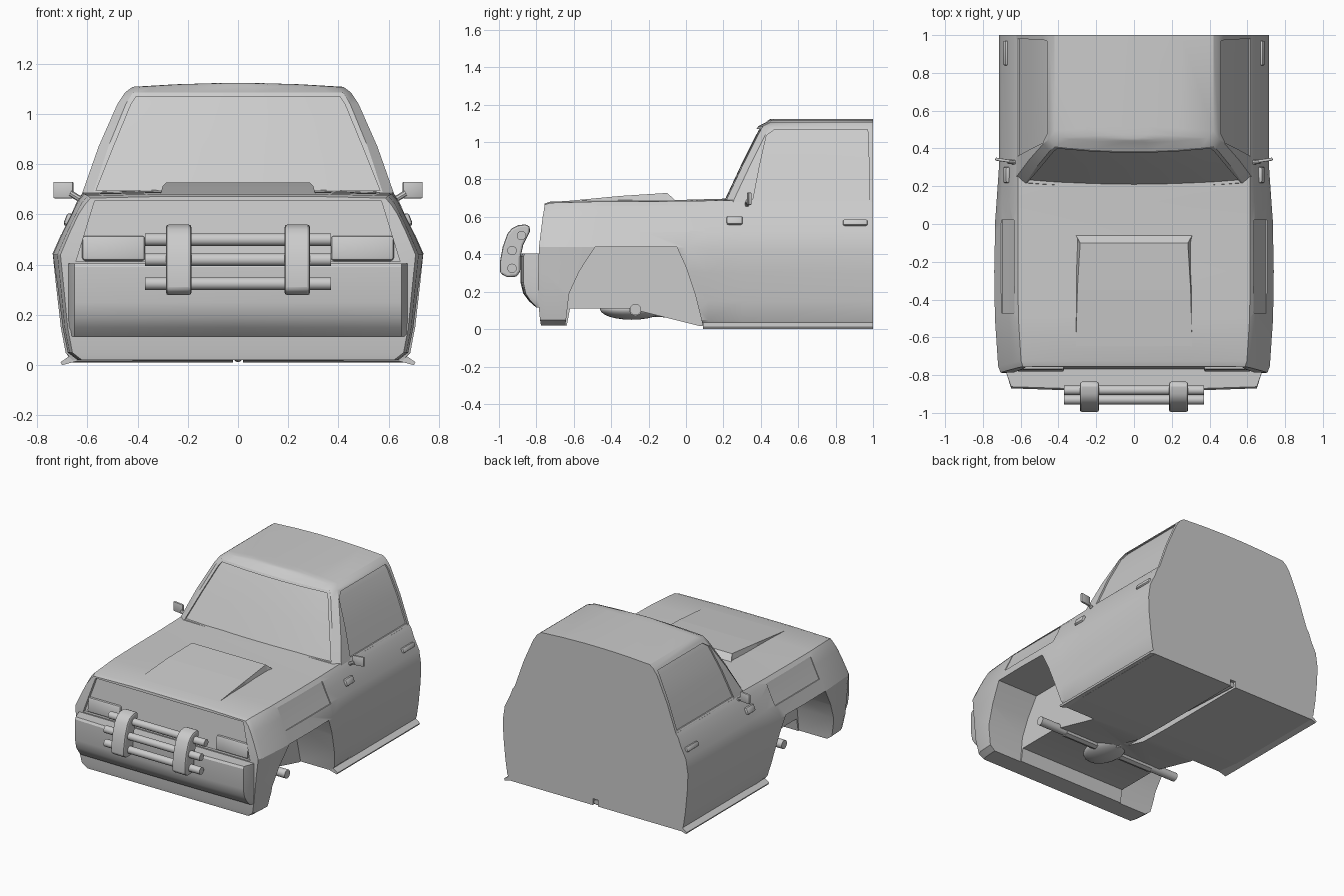
import bpy, bmesh, math
from mathutils import Vector

if "Cube" in bpy.data.objects:
    bpy.data.objects.remove(bpy.data.objects["Cube"])


def loft(name, rings, ngon=False, smooth=True):
    """Skin closed rings; cap ends with an ngon or with strips between opposite points."""
    bm = bmesh.new()
    vs = [[bm.verts.new(p) for p in r] for r in rings]
    n = len(vs[0])
    for a, b in zip(vs, vs[1:]):
        for i in range(n):
            j = (i + 1) % n
            bm.faces.new((a[i], a[j], b[j], b[i]))
    for r in (vs[0], vs[-1]):
        if ngon:
            bm.faces.new(r)
        else:
            for i in range(n // 2 - 1):
                bm.faces.new((r[i], r[i + 1], r[n - 2 - i], r[n - 1 - i]))
    bmesh.ops.recalc_face_normals(bm, faces=bm.faces)
    me = bpy.data.meshes.new(name)
    bm.to_mesh(me)
    bm.free()
    ob = bpy.data.objects.new(name, me)
    bpy.context.collection.objects.link(ob)
    if smooth:
        shade(ob)
    return ob


def activate(ob):
    bpy.ops.object.select_all(action='DESELECT')
    ob.select_set(True)
    bpy.context.view_layer.objects.active = ob


def shade(ob, angle=28):
    activate(ob)
    bpy.ops.object.shade_smooth_by_angle(angle=math.radians(angle))


def cut(ob, cutter):
    activate(ob)
    m = ob.modifiers.new("cut", 'BOOLEAN')
    m.operation, m.solver, m.object = 'DIFFERENCE', 'EXACT', cutter
    bpy.ops.object.modifier_apply(modifier=m.name)
    bpy.data.objects.remove(cutter)


def bevel(ob, w, seg=2):
    activate(ob)
    m = ob.modifiers.new("bevel", 'BEVEL')
    m.width, m.segments = w, seg
    bpy.ops.object.modifier_apply(modifier=m.name)
    shade(ob, 40)
    return ob


def sym(half):
    return half + [(-p[0], p[1], p[2]) for p in reversed(half)]


def prism(name, prof, x0, x1):
    return loft(name, [[(x, y, z) for y, z in prof] for x in (x0, x1)], ngon=True)


def box(name, c, d, rot=(0, 0, 0), w=0.006):
    bpy.ops.mesh.primitive_cube_add(size=1, location=c, rotation=rot)
    ob = bpy.context.object
    ob.name, ob.scale = name, d
    bpy.ops.object.transform_apply(location=False, rotation=False)
    return bevel(ob, w)


def rod(name, a, b, r, sides=16):
    a, b = Vector(a), Vector(b)
    bpy.ops.mesh.primitive_cylinder_add(vertices=sides, radius=r, depth=(b - a).length, location=(a + b) / 2)
    ob = bpy.context.object
    ob.name = name
    ob.rotation_euler = (b - a).to_track_quat('Z', 'Y').to_euler()
    shade(ob, 40)


def interp(t, table):
    for (a, u), (b, v) in zip(table, table[1:]):
        if t <= b:
            return u + (v - u) * max(0, (t - a) / (b - a))
    return table[-1][1]


# lower body: fender section blending into cab section
FENDER = [(.65, .02), (.69, .05), (.71, .15), (.725, .3), (.74, .44), (.70, .53), (.665, .6), (.64, .655), (.615, .683), (.3, .69)]
CAB = [(.66, .01), (.68, .05), (.695, .15), (.71, .3), (.715, .42), (.70, .52), (.66, .6), (.64, .655), (.615, .69), (.3, .70)]
NOSE = [(.02, -.02), (.1, -.035), (.41, -.035), (.69, 0)]
rings = []
for y, t, s, drop, nose in [(-.755, 0, .955, .018, 1), (-.725, 0, .972, .008, .9), (-.5, 0, .995, .002, 0), (-.25, 0, 1, 0, 0),
                            (0, .15, 1, 0, 0), (.12, .5, 1, 0, 0), (.3, 1, 1, 0, 0), (1, 1, 1, 0, 0)]:
    half = []
    for (xa, za), (xb, zb) in zip(FENDER, CAB):
        x, z = xa + (xb - xa) * t, za + (zb - za) * t
        half.append((x * s, y + nose * interp(z, NOSE), z - drop * (z > .6)))
    rings.append(sym(half))
body = loft("lower_body", rings)

# wheel wells, engine belly, driveshaft channel
ARCH = [(-.66, -.1), (-.645, .02), (-.625, .19), (-.57, .31), (-.485, .44), (-.05, .44), (.0, .33), (.05, .18), (.09, .02), (.1, -.1)]
BELLY = [(-.66, -.1), (-.62, .11), (-.3, .11), (.09, .012), (.09, -.1)]
for s in (1, -1):
    cut(body, prism("arch_cutter", ARCH, s * .42, s * 1.0))
cut(body, prism("belly_cutter", BELLY, -.5, .5))
cut(body, prism("channel_cutter", [(-.1, -.1), (1.1, -.1), (1.1, .055), (-.1, .055)], -.02, .02))

# recessed grille and fender panels
cut(body, loft("grille_cutter", [[(-w, -1, z), (w, -1, z), (w, y, z), (-w, y, z)]
                                 for z, w, y in ((.412, .645, -.768), (.655, .57, -.737))]))
for s in (1, -1):
    cut(body, loft("panel_cutter", [[(s * x, -.47, z), (s * x, .02, z), (s, .02, z), (s, -.47, z)]
                                    for z, x in ((.52, .697), (.53, .692), (.6, .657), (.66, .63))]))
shade(body)

# cab upper: plan-view rings stacked upward
GX = [(.62, .64), (.66, .63), (.70, .615), (.87, .555), (1.04, .48), (1.085, .45), (1.108, .42)]
GY = [(.62, .165), (.70, .195), (.87, .275), (1.04, .36), (1.085, .385), (1.108, .43)]


def plan(z, w, y):
    return sym([(f * w, y + .03 * f * f, z) for f in (.15, .5, .8, .93)] + [(w, y + .065, z), (w, 1, z)])


rings = [plan(z, w, interp(z, GY)) for z, w in GX]
rings += [plan(1.118, .25, .44), plan(1.123, .08, .45)]
cab = loft("cab_upper", rings)

# inset windscreen and side windows
rings = []
for z, w in ((.695, .565), (.87, .495), (1.04, .425), (1.07, .405)):
    xs = [w * k / 5 for k in range(-5, 6)]
    front = [(x, interp(z, GY) + .016 + .03 * (x / interp(z, GX)) ** 2, z) for x in xs]
    rings.append(front + [(x, -.2, z) for x in reversed(xs)])
cut(cab, loft("windscreen_cutter", rings))
for s in (1, -1):
    rings = []
    for z, a, b in ((.68, .355, .98), (.70, .36, .98), (.87, .393, .978), (1.035, .43, .975), (1.068, .475, .97)):
        x = s * (interp(z, GX) - .012)
        rings.append([(x, a, z), (x, b, z), (s, b, z), (s, a, z)])
    cut(cab, loft("window_cutter", rings))
shade(cab)

# bonnet scoop
loft("bonnet_scoop", [sym([(.31, y, .66), (x, y, z)]) for y, x, z in
                      ((-.70, .309, .679), (-.35, .30, .712), (-.10, .285, .728), (-.06, .308, .69))], smooth=False)

# bumper
BUMPER = [(-.77, .405), (-.875, .405), (-.885, .39), (-.885, .25), (-.87, .19), (-.84, .15), (-.80, .115), (-.77, .115)]
loft("front_bumper", [[(x, -.77 + (y + .77) * k, z) for y, z in BUMPER] for x, k in
                      ((-.675, .2), (-.65, .87), (-.35, .96), (0, 1), (.35, .96), (.65, .87), (.675, .2))], ngon=True)

# bull bar: three tubes and two curved brackets
for y, z in ((-.88, .5), (-.93, .42), (-.93, .325)):
    rod("bull_bar_tube", (-.37, y, z), (.37, y, z), .025)
BRACKET = [(-.90, .555), (-.86, .56), (-.835, .55), (-.835, .52), (-.87, .45), (-.885, .38), (-.885, .31), (-.905, .28), (-.96, .278),
           (-.995, .30), (-.995, .36), (-.98, .44), (-.955, .51), (-.93, .54)]
for s in (1, -1):
    bevel(prism("bull_bar_bracket", BRACKET, s * .185, s * .287), .012)

# side details
for s in (1, -1):
    box("headlight", (s * .495, -.762, .465), (.25, .03, .10), (math.radians(-7), 0, 0), .012)
    loft("side_sill", [[(s * x, y, z) for x, z in ((.62, .022), (.70, 0), (.706, .012), (.672, .036))] for y in (.09, 1)])
    box("door_handle", (s * .677, .905, .568), (.026, .13, .034), (0, s * -.38, 0), .008)
    box("side_marker", (s * .673, .26, .58), (.03, .085, .048), (0, s * -.38, 0), .01)
    box("mirror", (s * .695, .338, .697), (.08, .016, .066), (0, 0, s * .15), .005)
    rod("mirror_arm", (s * .61, .325, .65), (s * .668, .33, .685), .012, 8)

# front axle, differential and driveshaft
rod("front_axle", (-.57, -.27, .105), (.57, -.27, .105), .03)
for s in (1, -1):
    rod("axle_sleeve", (s * .1, -.27, .105), (s * .36, -.27, .105), .036, 8)
bpy.ops.mesh.primitive_uv_sphere_add(segments=20, ring_count=12, radius=1, location=(0, -.29, .107))
diff = bpy.context.object
diff.name, diff.scale = "differential", (.12, .17, .057)
shade(diff, 40)
rod("driveshaft", (0, -.2, .085), (0, .99, .03), .018, 10)
